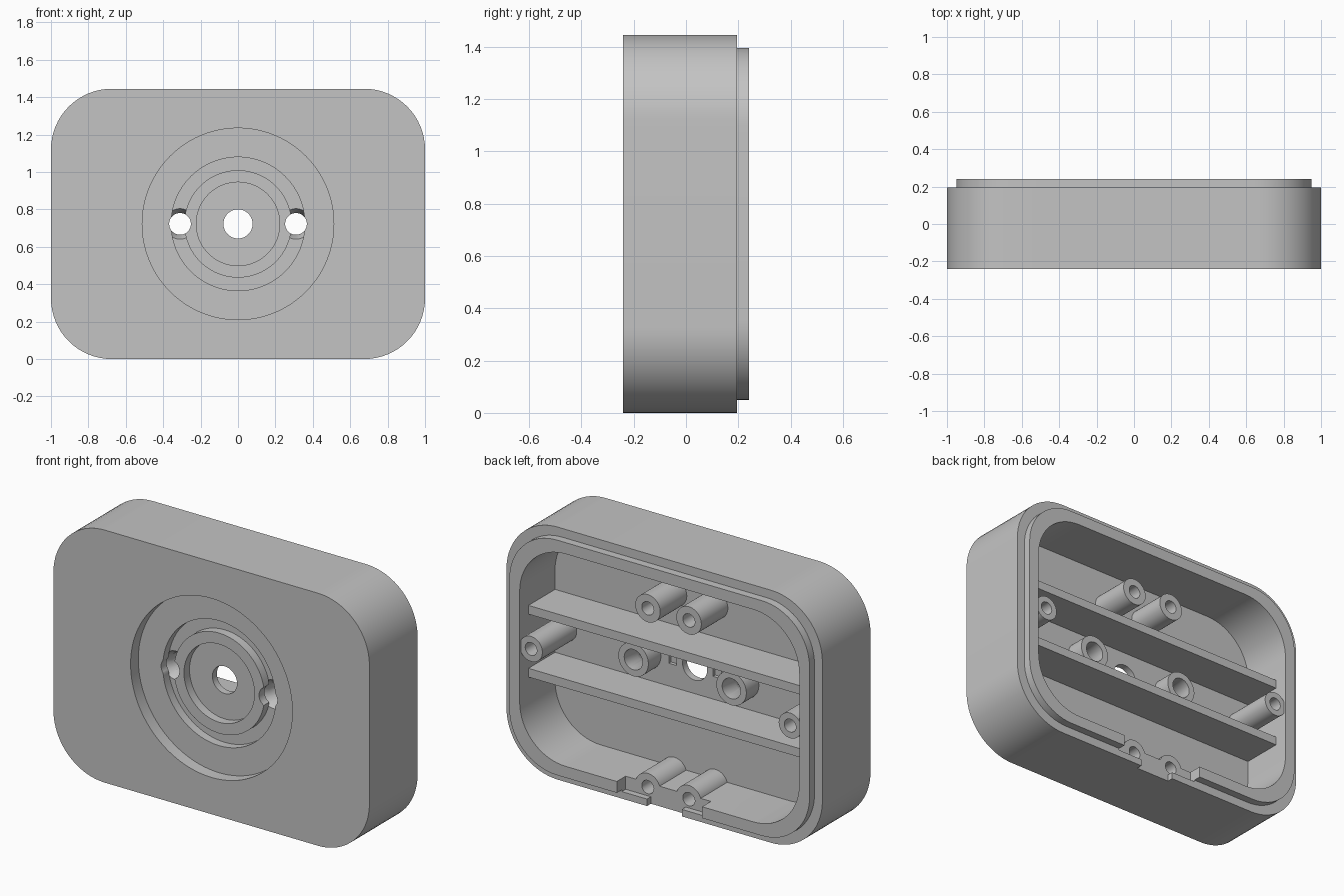
import bpy, bmesh, math
from mathutils import Matrix

if "Cube" in bpy.data.objects:
    bpy.data.objects.remove(bpy.data.objects["Cube"])

MID = 0.7225      # height of the housing centre
FRONT, RIM, LIP = -0.24, 0.195, 0.24
FLOOR, POST_END = -0.08, 0.16

grey = bpy.data.materials.new("plain_grey")
grey.use_nodes = True
COLOUR = (0.55, 0.55, 0.55, 1)
grey.diffuse_color = COLOUR
grey.node_tree.nodes["Principled BSDF"].inputs["Base Color"].default_value = COLOUR


def finish(name, bm):
    bmesh.ops.recalc_face_normals(bm, faces=bm.faces)
    mesh = bpy.data.meshes.new(name)
    bm.to_mesh(mesh)
    bm.free()
    mesh.materials.append(grey)
    ob = bpy.data.objects.new(name, mesh)
    bpy.context.collection.objects.link(ob)
    return ob


def rounded_block(name, half_w, half_h, radius, y0, y1, steps=16):
    """Rounded rectangle in XZ, extruded along Y."""
    bm = bmesh.new()
    ring = []
    for q, (sx, sz) in enumerate([(1, 1), (-1, 1), (-1, -1), (1, -1)]):
        for i in range(steps + 1):
            a = math.pi / 2 * (q + i / steps)
            ring.append(bm.verts.new((sx * (half_w - radius) + radius * math.cos(a), y0,
                                      MID + sz * (half_h - radius) + radius * math.sin(a))))
    face = bm.faces.new(ring)
    ext = bmesh.ops.extrude_face_region(bm, geom=[face])
    verts = [v for v in ext["geom"] if isinstance(v, bmesh.types.BMVert)]
    bmesh.ops.translate(bm, verts=verts, vec=(0, y1 - y0, 0))
    return finish(name, bm)


def rod(name, x, z, y0, y1, r0, r1=None, segments=64):
    """Cylinder or cone along Y, radius r0 at y0 and r1 at y1."""
    bm = bmesh.new()
    mat = Matrix.Translation((x, (y0 + y1) / 2, z)) @ Matrix.Rotation(-math.pi / 2, 4, "X")
    bmesh.ops.create_cone(bm, cap_ends=True, segments=segments, radius1=r0,
                          radius2=r0 if r1 is None else r1, depth=y1 - y0, matrix=mat)
    return finish(name, bm)


def box(name, x0, x1, y0, y1, z0, z1):
    bm = bmesh.new()
    mat = (Matrix.Translation(((x0 + x1) / 2, (y0 + y1) / 2, (z0 + z1) / 2))
           @ Matrix.Diagonal((x1 - x0, y1 - y0, z1 - z0, 1)))
    bmesh.ops.create_cube(bm, size=1, matrix=mat)
    return finish(name, bm)


def combine(target, tool, operation):
    mod = target.modifiers.new("join", "BOOLEAN")
    mod.operation, mod.solver, mod.object = operation, "EXACT", tool
    bpy.context.view_layer.objects.active = target
    bpy.ops.object.modifier_apply(modifier=mod.name)
    bpy.data.objects.remove(tool)


def add(tool):
    combine(housing, tool, "UNION")


def cut(tool):
    combine(housing, tool, "DIFFERENCE")


# Outer shell with stepped lip and hollow back
housing = rounded_block("housing", 1.0, MID, 0.325, FRONT, RIM)
add(rounded_block("lip", 0.95, MID - 0.05, 0.3, 0, LIP))
cut(rounded_block("cavity", 0.885, MID - 0.115, 0.29, FLOOR, 0.4))

# Two shelves across the inside
for side in (-1, 1):
    z = MID + side * 0.18
    add(box("shelf", -0.92, 0.92, FLOOR - 0.01, POST_END, z - 0.025, z + 0.025))

# Lip gap and skin notch at the bottom edge
cut(box("lip_gap", -0.27, 0.27, POST_END, 0.4, 0.04, 0.2))
cut(box("skin_notch", -0.11, 0.11, POST_END, 0.4, -0.1, 0.1))

# Screw posts: x, z, end, outer radius, bore radius
posts = [(0.13, MID + 0.39, POST_END, 0.079, 0.038),
         (0.13, 0.09, POST_END, 0.079, 0.038),
         (0.82, MID, 0.23, 0.072, 0.037),
         (0.31, MID, 0.033, 0.095, 0.058)]
for x, z, end, outer, bore in posts:
    for side in (-1, 1):
        add(rod("post", side * x, z, FLOOR - 0.01, end, outer))
        if x != 0.31:
            cut(rod("bore", side * x, z, FLOOR + 0.01, end + 0.1, bore, segments=32))

# Stepped round recess in the front
STEP, DEEP = FRONT + 0.07, FRONT + 0.12
cut(rod("dish", 0, MID, FRONT - 0.1, STEP, 0.512, segments=128))
cut(rod("groove", 0, MID, FRONT - 0.1, DEEP, 0.357, segments=128))
add(rod("island", 0, MID, STEP, DEEP + 0.01, 0.287, segments=96))
cut(rod("centre_pocket", 0, MID, FRONT - 0.1, DEEP, 0.223, segments=96))
cut(rod("centre_hole", 0, MID, FRONT - 0.1, 0.1, 0.078))

# Through holes with sloped mouths, and small pockets behind
for side in (-1, 1):
    cut(rod("mouth", side * 0.31, MID, DEEP - 0.001, DEEP + 0.06, 0.082, 0.05))
    cut(rod("through_hole", side * 0.31, MID, FRONT - 0.1, 0.2, 0.058))
    x = side * 0.14
    cut(box("small_pocket", x - 0.025, x + 0.025, FLOOR - 0.02, FLOOR + 0.01,
            MID - 0.025, MID + 0.025))

bpy.ops.object.select_all(action="DESELECT")
housing.select_set(True)
bpy.context.view_layer.objects.active = housing
bpy.ops.object.shade_smooth_by_angle(angle=math.radians(30))
